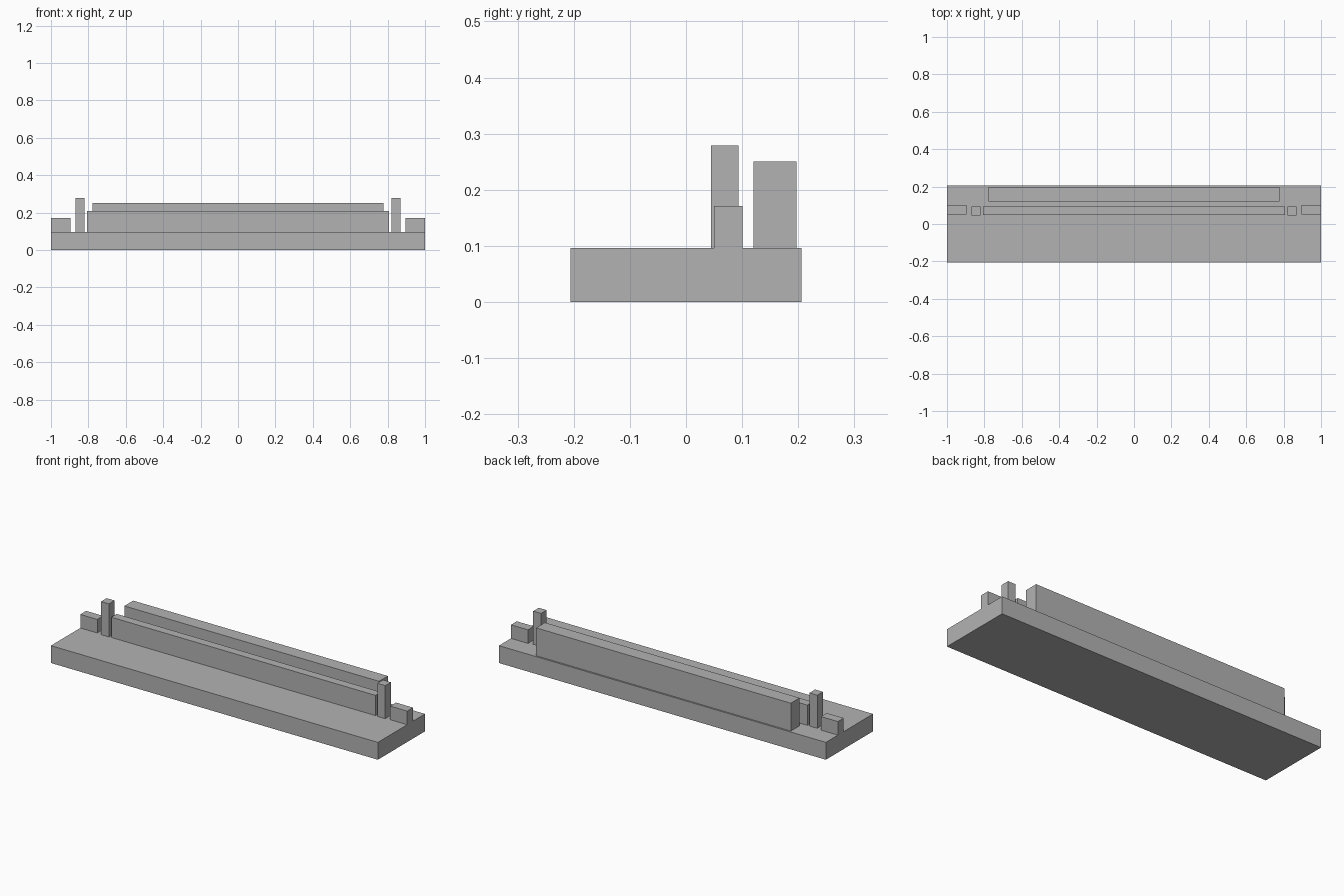
import bpy

cube = bpy.data.objects.get("Cube")
if cube:
    bpy.data.objects.remove(cube, do_unlink=True)

# Single flat grey
grey = bpy.data.materials.new("plain grey")
grey.use_nodes = True
color = (0.45, 0.45, 0.45, 1)
grey.diffuse_color = color
grey.node_tree.nodes["Principled BSDF"].inputs["Base Color"].default_value = color

BASE_TOP = 0.096


def box(name, x, y, z):
    """Axis-aligned box from (low, high) ranges."""
    ranges = (x, y, z)
    bpy.ops.mesh.primitive_cube_add(size=1, location=[(a + b) / 2 for a, b in ranges])
    obj = bpy.context.object
    obj.name = obj.data.name = name
    for v in obj.data.vertices:
        for i, (a, b) in enumerate(ranges):
            v.co[i] *= b - a
    obj.data.materials.append(grey)
    return obj


# Base slab with the two long walls
box("base_slab", (-1, 1), (-0.206, 0.206), (0, BASE_TOP))
box("front_wall", (-0.808, 0.808), (0.047, 0.094), (BASE_TOP, 0.208))
box("back_wall", (-0.779, 0.779), (0.12, 0.197), (BASE_TOP, 0.25))

# Posts and end blocks on both sides
for side, s in (("left", 1), ("right", -1)):
    box(side + "_post", sorted((s * 0.821, s * 0.869)), (0.045, 0.094), (BASE_TOP, 0.279))
    box(side + "_end_block", sorted((s * 0.896, s)), (0.05, 0.101), (BASE_TOP, 0.171))
